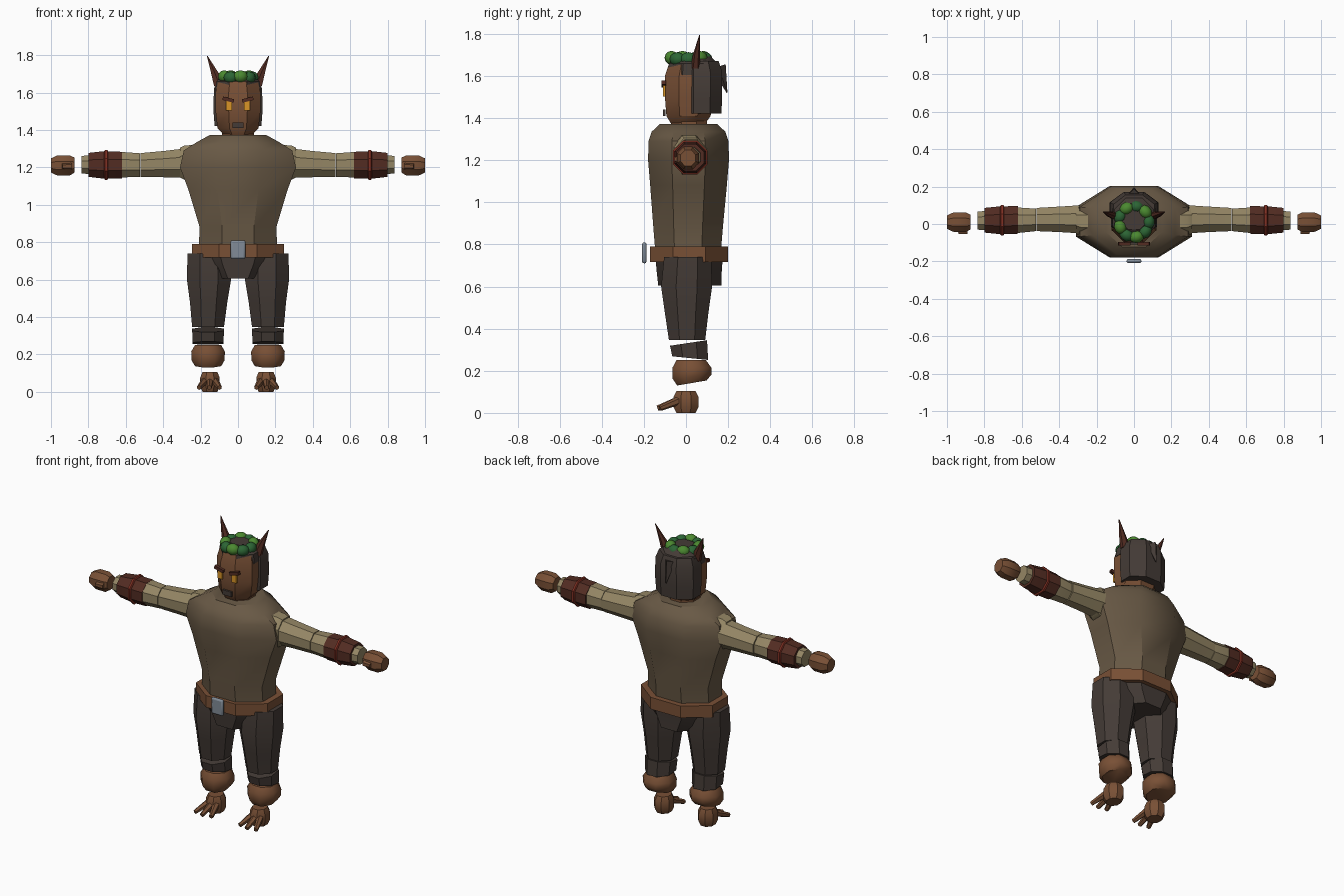
import bpy, bmesh
from math import cos, sin, pi, radians
from mathutils import Vector, Matrix, Euler

if "Cube" in bpy.data.objects:
    bpy.data.objects.remove(bpy.data.objects["Cube"], do_unlink=True)


def material(name, red, green, blue):
    mat = bpy.data.materials.new(name)
    mat.use_nodes = True
    color = (red, green, blue, 1)
    mat.diffuse_color = color
    mat.node_tree.nodes["Principled BSDF"].inputs["Base Color"].default_value = color
    return mat


TUNIC = material("tunic olive", .14, .10, .06)
SLEEVE = material("sleeve linen", .30, .24, .13)
SKIN = material("warm brown", .19, .08, .036)
DARK = material("dark cloth", .058, .044, .037)
BRACER = material("dark leather", .085, .025, .016)
TRIM = material("red trim", .22, .03, .017)
LEAF_DARK = material("deep green", .025, .13, .035)
LEAF_LIGHT = material("leaf green", .07, .25, .03)
STEEL = material("steel", .22, .26, .31)
AMBER = material("amber", .70, .30, .02)


def finish(name, bm, mat, angle=35):
    """Turn a bmesh into a finished object with sharp creases kept."""
    bmesh.ops.recalc_face_normals(bm, faces=bm.faces)
    mesh = bpy.data.meshes.new(name)
    bm.to_mesh(mesh)
    bm.free()
    mesh.materials.append(mat)
    for poly in mesh.polygons:
        poly.use_smooth = True
    mesh.set_sharp_from_angle(angle=radians(angle))
    obj = bpy.data.objects.new(name, mesh)
    bpy.context.collection.objects.link(obj)
    return obj


def loft(name, mat, rings, axis="Z", side=1, sides=8, angle=35):
    """Rings: x, y, z, half width, half depth, optional tilt along the axis."""
    bm = bmesh.new()
    loops = []
    grow = 1 / cos(pi / sides)
    for x, y, z, wide, deep, *tilt in rings:
        slope = tilt[0] if tilt else 0
        loop = []
        for i in range(sides):
            turn = 2 * pi * (i + .5) / sides
            u, v = wide * grow * cos(turn), deep * grow * sin(turn)
            offset = {"Z": (u, v, slope * v),
                      "X": (slope * v, u, v),
                      "Y": (u, slope * v, v)}[axis]
            point = Vector((x, y, z)) + Vector(offset)
            point.x *= side
            loop.append(bm.verts.new(point))
        loops.append(loop)
    for low, high in zip(loops, loops[1:]):
        for i in range(sides):
            j = (i + 1) % sides
            bm.faces.new((low[i], low[j], high[j], high[i]))
    bm.faces.new(loops[0])
    bm.faces.new(loops[-1])
    return finish(name, bm, mat, angle)


def box(name, mat, center, size, roll=0, bevel=0):
    bm = bmesh.new()
    matrix = Matrix.LocRotScale(Vector(center), Euler((0, roll, 0)), Vector(size))
    bmesh.ops.create_cube(bm, size=1, matrix=matrix)
    obj = finish(name, bm, mat)
    if bevel:
        mod = obj.modifiers.new("bevel", "BEVEL")
        mod.width = bevel
        mod.segments = 2
    return obj


def spike(name, mat, start, end, r_start, r_end, sides=6):
    """Tapered rod between two points."""
    start, end = Vector(start), Vector(end)
    span = end - start
    bm = bmesh.new()
    matrix = Matrix.Translation((start + end) / 2) @ span.to_track_quat("Z", "Y").to_matrix().to_4x4()
    bmesh.ops.create_cone(bm, cap_ends=True, segments=sides, radius1=r_start,
                          radius2=r_end, depth=span.length, matrix=matrix)
    return finish(name, bm, mat)


def ball(name, mat, center, scale, roll=0):
    bm = bmesh.new()
    matrix = Matrix.LocRotScale(Vector(center), Euler((0, 0, roll)), Vector(scale))
    bmesh.ops.create_uvsphere(bm, u_segments=10, v_segments=6, radius=1, matrix=matrix)
    return finish(name, bm, mat, 60)


# Torso, belt and pelvis
loft("tunic_body", TUNIC, [
    (0, .01, .76, .21, .155), (0, .01, .88, .205, .165), (0, .012, 1.08, .265, .182),
    (0, .012, 1.20, .31, .192), (0, .012, 1.29, .29, .19), (0, .012, 1.335, .22, .175),
    (0, .012, 1.373, .15, .135)])
loft("belt", SKIN, [(0, .015, .717, .245, .185), (0, .015, .79, .245, .185)])
box("belt_buckle", STEEL, (0, -.198, .76), (.08, .022, .10), bevel=.01)
loft("pelvis", DARK, [(0, .018, .605, .13, .15), (0, .015, .68, .20, .155),
                      (0, .015, .74, .235, .16)])

# Head and hair
loft("neck", SKIN, [(0, .015, 1.34, .085, .085), (0, .015, 1.45, .085, .085)])
loft("face", SKIN, [(0, .01, 1.372, .075, .08), (0, .012, 1.41, .11, .105),
                    (0, .015, 1.50, .12, .115), (0, .015, 1.60, .12, .115),
                    (0, .02, 1.66, .105, .10)])
loft("hair_back", DARK, [(0, .075, 1.422, .125, .093), (0, .075, 1.50, .131, .097),
                         (0, .075, 1.62, .129, .097), (0, .07, 1.67, .11, .085)], sides=8)
loft("hair_top", DARK, [(0, .035, 1.605, .122, .125), (0, .035, 1.66, .115, .115),
                        (0, .04, 1.70, .07, .07)])
spike("hair_tuft", DARK, (0, .155, 1.645), (0, .195, 1.52), .035, .002, 4)
box("mouth", DARK, (0, -.103, 1.425), (.06, .012, .03))

# Leaf wreath
for i in range(9):
    turn = 2 * pi * i / 9
    ball("wreath_leaf", LEAF_LIGHT if i % 2 else LEAF_DARK,
         (.078 * cos(turn), .012 + .082 * sin(turn), 1.68 + .006 * (i % 2)),
         (.033, .04, .033), turn)

for side, label in ((1, "left_"), (-1, "right_")):
    # Face details and ears
    box(label + "eye", AMBER, (side * .048, -.103, 1.53), (.03, .012, .055))
    box(label + "brow", BRACER, (side * .052, -.106, 1.562), (.062, .02, .019), -side * .25)
    loft(label + "ear", BRACER, [(.098, .045, 1.635, .03, .02), (.122, .05, 1.70, .021, .015),
                                 (.164, .065, 1.795, .002, .002)], side=side, sides=6)

    # Arm: sleeve, bracer, hand
    loft(label + "shoulder_cap", SLEEVE, [(.22, .015, 1.225, .08, .095),
                                          (.285, .015, 1.225, .08, .092),
                                          (.31, .02, 1.225, .07, .08)], "X", side)
    loft(label + "upper_sleeve", SLEEVE, [(.29, .025, 1.222, .075, .078),
                                          (.40, .025, 1.217, .068, .07),
                                          (.52, .024, 1.212, .062, .064)], "X", side)
    loft(label + "forearm_sleeve", SLEEVE, [(.524, .022, 1.212, .06, .063),
                                            (.62, .02, 1.214, .068, .068),
                                            (.79, .018, 1.214, .052, .05),
                                            (.838, .018, 1.214, .048, .047)], "X", side)
    loft(label + "bracer", BRACER, [(.62, .022, 1.212, .074, .071),
                                    (.72, .02, 1.213, .074, .073),
                                    (.80, .02, 1.213, .066, .064)], "X", side)
    loft(label + "bracer_band", TRIM, [(.694, .02, 1.213, .074, .072),
                                       (.699, .02, 1.213, .082, .08),
                                       (.711, .02, 1.213, .082, .08),
                                       (.716, .02, 1.213, .074, .072)], "X", side)
    loft(label + "hand", SKIN, [(.874, .01, 1.212, .04, .04), (.90, .01, 1.21, .052, .054),
                                (.965, .01, 1.21, .052, .054), (1, .01, 1.21, .036, .038)],
         "X", side)
    spike(label + "thumb", SKIN, (side * .89, -.037, 1.205), (side * .94, -.04, 1.205), .02, .016)

    # Leg: thigh, calf, fur cuff, foot
    loft(label + "thigh", DARK, [(.16, .005, .345, .085, .086), (.157, .003, .48, .10, .104),
                                 (.155, .003, .60, .118, .121), (.158, .008, .74, .112, .112)],
         side=side)
    loft(label + "calf", DARK, [(.16, .02, .26, .082, .085, -.1),
                                (.16, .012, .332, .085, .088, .15)], side=side)
    loft(label + "fur_cuff", SKIN, [(.16, .028, .142, .07, .07, .17),
                                    (.16, .028, .172, .088, .092, .1),
                                    (.16, .028, .215, .09, .092),
                                    (.16, .025, .25, .07, .07)], side=side, angle=45)
    loft(label + "foot", SKIN, [(.15, 0, 0, .04, .045), (.15, 0, .03, .052, .06),
                                (.15, 0, .075, .052, .06), (.15, 0, .105, .04, .045)], side=side)
    for spread in (-1, 0, 1):
        spike(label + "toe", SKIN, (side * (.15 + spread * .025), -.03, .06),
              (side * (.153 + spread * .055), -.135 + .012 * abs(spread), .022), .021, .013)
